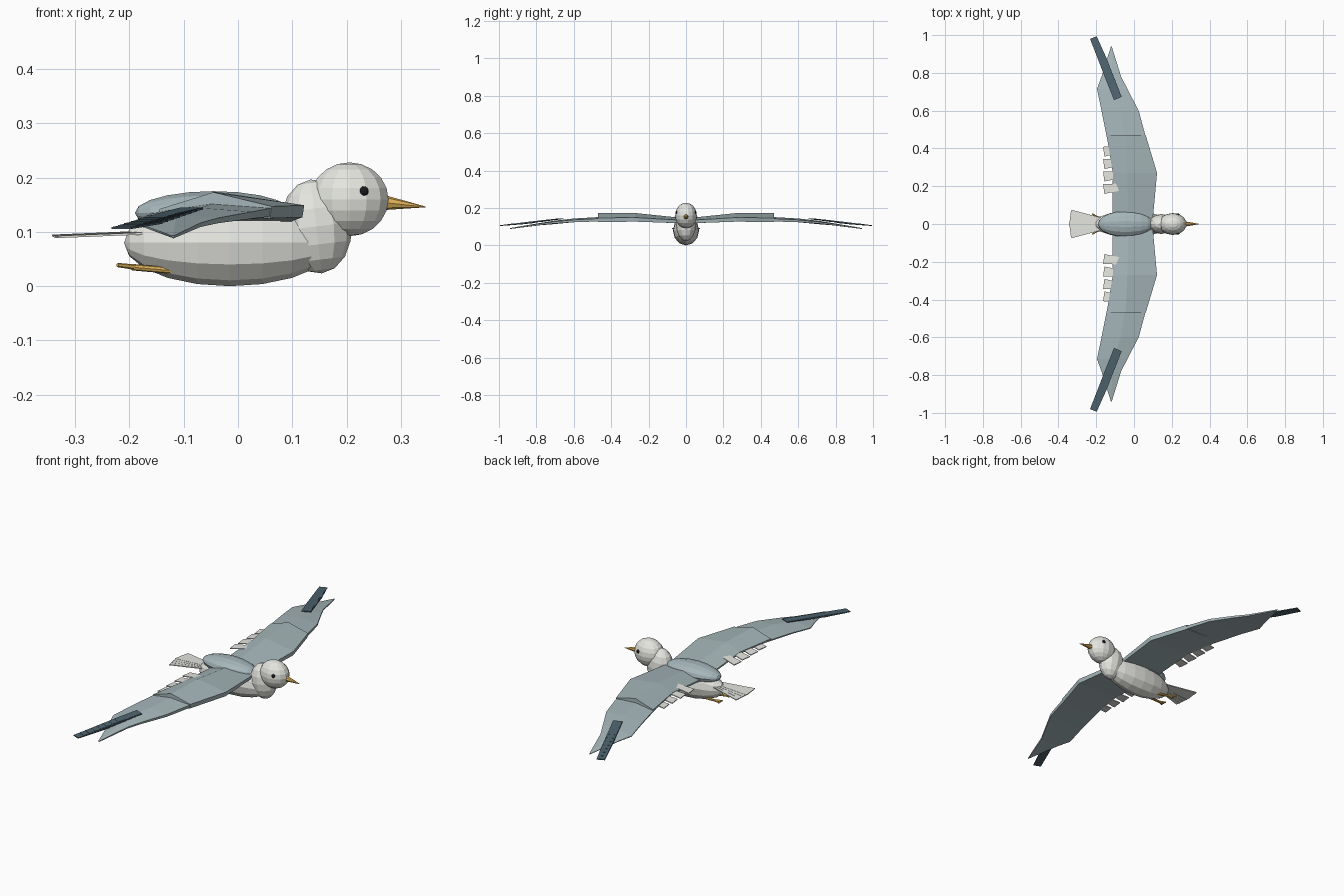
import bpy, bmesh, math
from mathutils import Vector, Matrix

if "Cube" in bpy.data.objects:
    bpy.data.objects.remove(bpy.data.objects["Cube"])


def material(name, rgb):
    m = bpy.data.materials.new(name)
    m.diffuse_color = (*rgb, 1)
    m.use_nodes = True
    m.node_tree.nodes["Principled BSDF"].inputs["Base Color"].default_value = m.diffuse_color
    return m


WHITE = material("white_plumage", (0.78, 0.79, 0.74))
GREY = material("grey_plumage", (0.38, 0.47, 0.49))
DARK = material("dark_tips", (0.075, 0.125, 0.155))
ORANGE = material("orange", (0.75, 0.45, 0.10))
BLACK = material("black", (0.01, 0.01, 0.012))


def finish(name, bm, mat):
    bmesh.ops.recalc_face_normals(bm, faces=bm.faces)
    me = bpy.data.meshes.new(name)
    bm.to_mesh(me)
    bm.free()
    me.materials.append(mat)
    ob = bpy.data.objects.new(name, me)
    bpy.context.collection.objects.link(ob)
    return ob


def ellipsoid(name, loc, radii, mat, seg=12, rings=8, tilt=0, along_x=False):
    bm = bmesh.new()
    bmesh.ops.create_uvsphere(bm, u_segments=seg, v_segments=rings, radius=1)
    if along_x:
        bm.transform(Matrix.Rotation(math.pi / 2, 4, 'Y'))
    bm.transform(Matrix.Translation(loc) @ Matrix.Rotation(tilt, 4, 'Y')
                 @ Matrix.Diagonal((*radii, 1)))
    return finish(name, bm, mat)


def rod(name, a, b, r1, r2, mat, seg=8):
    a, b = Vector(a), Vector(b)
    bm = bmesh.new()
    bmesh.ops.create_cone(bm, cap_ends=True, segments=seg, radius1=r1, radius2=r2,
                          depth=(b - a).length)
    rot = (b - a).to_track_quat('Z', 'Y').to_matrix().to_4x4()
    bm.transform(Matrix.Translation((a + b) / 2) @ rot)
    return finish(name, bm, mat)


def loft(name, sections, mat):
    """Closed skin through equal-sized cross-section loops."""
    bm = bmesh.new()
    loops = [[bm.verts.new(p) for p in s] for s in sections]
    n = len(loops[0])
    for a, b in zip(loops, loops[1:]):
        for i in range(n):
            j = (i + 1) % n
            bm.faces.new((a[i], a[j], b[j], b[i]))
    bm.faces.new(loops[0])
    bm.faces.new(loops[-1])
    return finish(name, bm, mat)


def feather(name, base, tip, w0, w1, mat, thick=0.004):
    """Thin flat blade from base to tip."""
    base, tip = Vector(base), Vector(tip)
    d = tip - base
    side = Vector((-d.y, d.x, 0)).normalized()
    up = Vector((0, 0, thick / 2))
    secs = [[p - side * w / 2 - up, p + side * w / 2 - up,
             p + side * w / 2 + up, p - side * w / 2 + up]
            for p, w in ((base, w0), (tip, w1))]
    return loft(name, secs, mat)


# Body, neck, head
ellipsoid("body", (-0.015, 0, 0.08), (0.195, 0.07, 0.08), WHITE, 12, 10, 0, True)
ellipsoid("mantle", (-0.045, 0, 0.135), (0.145, 0.068, 0.041), GREY, 14, 10, 0, True)
ellipsoid("neck", (0.144, 0, 0.11), (0.065, 0.053, 0.087), WHITE, 12, 8, -0.12)
ellipsoid("head", (0.205, 0, 0.16), (0.074, 0.058, 0.068), WHITE, 14, 10)
rod("beak", (0.268, 0, 0.154), (0.345, 0, 0.146), 0.014, 0.0008, ORANGE)

# Wing sections: y, leading (x, z), ridge (x, z), trailing (x, z), thickness
INNER = [(0.03, (0.10, 0.135), (-0.03, 0.148), (-0.115, 0.125), 0.016),
         (0.27, (0.122, 0.149), (-0.035, 0.173), (-0.112, 0.142), 0.022),
         (0.47, (0.062, 0.147), (-0.045, 0.173), (-0.145, 0.142), 0.022)]
OUTER = [(0.44, (0.068, 0.145), (-0.045, 0.153), (-0.14, 0.139), 0.016),
         (0.60, (0.025, 0.137), (-0.07, 0.144), (-0.172, 0.129), 0.013),
         (0.715, (-0.035, 0.126), (-0.11, 0.131), (-0.196, 0.117), 0.010),
         (0.78, (-0.068, 0.117), (-0.115, 0.120), (-0.172, 0.111), 0.008),
         (0.94, (-0.118, 0.093), (-0.12, 0.093), (-0.122, 0.093), 0.005)]


def wing_panel(name, table, s):
    secs = []
    for y, le, ri, te, t in table:
        secs.append([(le[0], s * y, le[1]), (ri[0], s * y, ri[1]), (te[0], s * y, te[1]),
                     (te[0], s * y, te[1] - t * 0.4), (le[0] - 0.15 * t, s * y, le[1] - t)])
    loft(name, secs, GREY)


for s, side in ((1, "left"), (-1, "right")):
    ellipsoid(f"eye_{side}", (0.232, s * 0.049, 0.175), (0.009, 0.008, 0.009), BLACK, 10, 8)
    wing_panel(f"inner_wing_{side}", INNER, s)
    wing_panel(f"outer_wing_{side}", OUTER, s)

    # Dark stepped wingtip feathers
    n = 8
    for i in range(n):
        f = i / (n - 1)
        base = (-0.085 - 0.075 * f, s * (0.665 + 0.19 * f), 0.143 - 0.026 * f)
        tip = (-0.135 - 0.08 * f, s * (0.78 + 0.207 * f), 0.131 - 0.024 * f)
        feather(f"primary_{side}_{i}", base, tip, 0.045, 0.038, DARK)

    # Pale trailing feathers
    for i in range(4):
        y = 0.185 + 0.066 * i
        feather(f"secondary_{side}_{i}", (-0.06, s * (y + 0.012), 0.146),
                (-0.16, s * y, 0.130), 0.036, 0.052, WHITE)

    # Tucked legs with short toes
    rod(f"leg_{side}", (-0.115, s * 0.026, 0.028), (-0.195, s * 0.036, 0.035),
        0.006, 0.006, ORANGE)
    for k in (-1, 0, 1):
        rod(f"toe_{side}_{k}", (-0.19, s * 0.036, 0.035),
            (-0.222, s * 0.04 + 0.014 * k, 0.039), 0.005, 0.004, ORANGE, 6)

# Tail fan
for i in range(7):
    k = i - 3
    feather(f"tail_feather_{i}", (-0.15, 0.007 * k, 0.101 - 0.001 * abs(k)),
            (-0.343 + 0.003 * abs(k), 0.0215 * k, 0.093 - 0.0008 * abs(k)),
            0.012, 0.022, WHITE)
